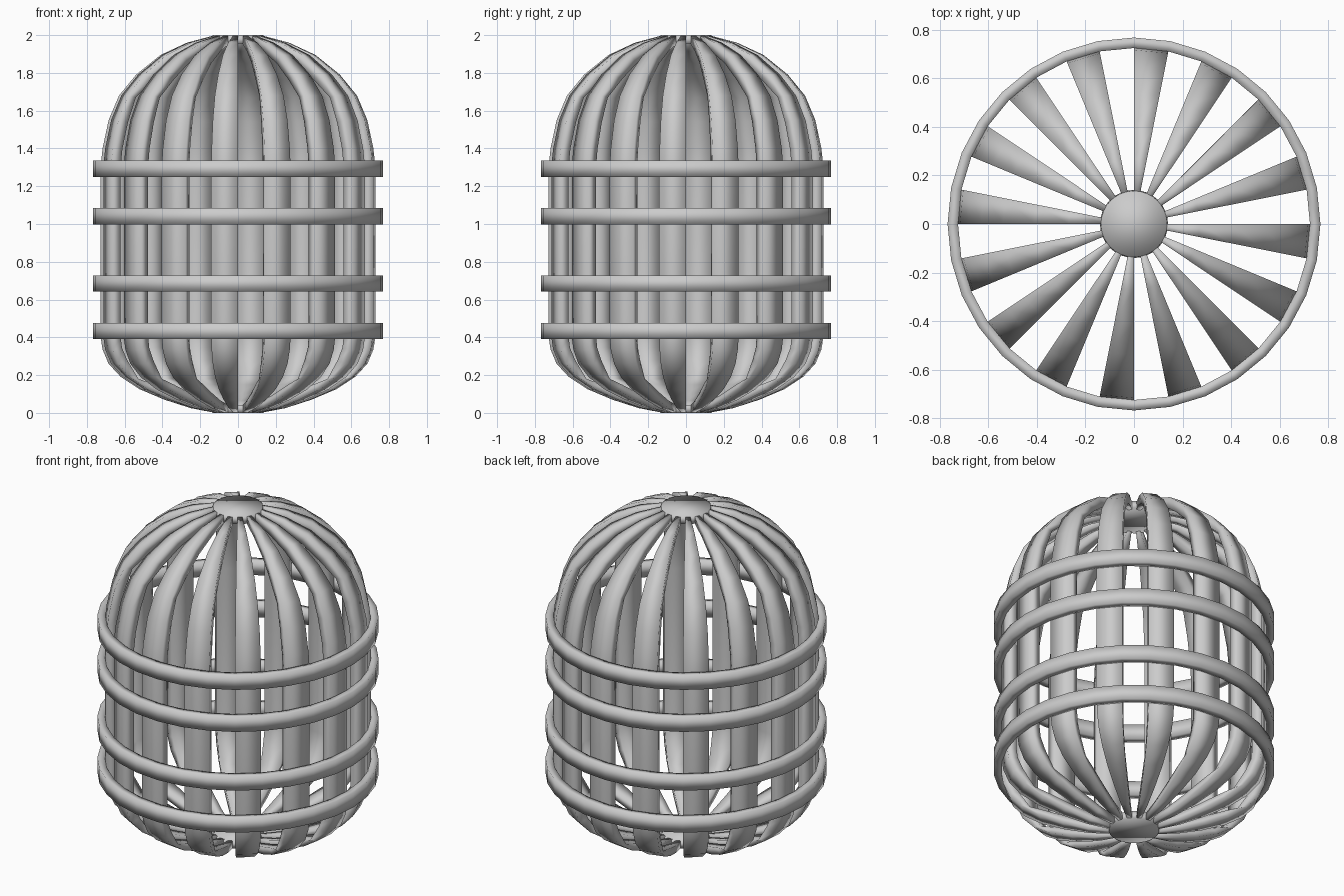
import bpy, bmesh
from math import sin, cos, pi

if "Cube" in bpy.data.objects:
    bpy.data.objects.remove(bpy.data.objects["Cube"])

SLATS = 16
STEP = 2 * pi / SLATS
R = 0.727

# Half-profile (radius, z) of the slats, outer face and inner face, bottom to top
OUTER = [(0.12, 0.0), (0.25, 0.025), (0.39, 0.07), (0.52, 0.125), (0.62, 0.19),
         (0.685, 0.26), (0.717, 0.335), (R, 0.40), (R, 1.31), (0.717, 1.40),
         (0.685, 1.55), (0.63, 1.68), (0.54, 1.79), (0.41, 1.895), (0.27, 1.96), (0.12, 2.0)]
INNER = [(0.12, 0.04), (0.24, 0.065), (0.36, 0.105), (0.48, 0.15), (0.57, 0.18),
         (0.635, 0.28), (0.665, 0.345), (0.672, 0.40), (0.672, 1.31), (0.662, 1.40),
         (0.63, 1.54), (0.585, 1.67), (0.48, 1.765), (0.37, 1.85), (0.24, 1.915), (0.12, 1.955)]


def finish(bm, name):
    bmesh.ops.recalc_face_normals(bm, faces=bm.faces)
    for f in bm.faces:
        f.smooth = True
    me = bpy.data.meshes.new(name)
    bm.to_mesh(me)
    bm.free()
    ob = bpy.data.objects.new(name, me)
    bpy.context.collection.objects.link(ob)
    return ob


def loft(bm, rows, closed=False):
    n = len(rows)
    for i in range(n if closed else n - 1):
        a, b = rows[i], rows[(i + 1) % n]
        for j in range(4):
            k = (j + 1) % 4
            bm.faces.new((a[j], a[k], b[k], b[j]))
    if not closed:
        bm.faces.new(rows[0])
        bm.faces.new(rows[-1])


# Curved slats: wedges filling every other segment of the capsule
for s in range(SLATS):
    bm = bmesh.new()
    a1 = s * STEP
    a0 = a1 - STEP / 2
    rows = []
    for (ro, zo), (ri, zi) in zip(OUTER, INNER):
        pts = ((ro, a0, zo), (ro, a1, zo), (ri, a1, zi), (ri, a0, zi))
        rows.append([bm.verts.new((r * cos(a), r * sin(a), z)) for r, a, z in pts])
    loft(bm, rows)
    finish(bm, f"slat_{s + 1}")

# Four hoops around the straight part
for i, (z0, z1) in enumerate([(0.39, 0.477), (0.643, 0.728), (0.997, 1.085), (1.25, 1.335)]):
    bm = bmesh.new()
    rows = []
    for k in range(32):
        a = 2 * pi * k / 32
        pts = ((0.768, z0), (0.768, z1), (0.725, z1), (0.725, z0))
        rows.append([bm.verts.new((r * cos(a), r * sin(a), z)) for r, z in pts])
    loft(bm, rows, closed=True)
    finish(bm, f"hoop_{i + 1}")

# Small round hubs where the slats meet
for name, z0, z1, r0, r1 in (("bottom_hub", 0.0, 0.042, 0.136, 0.14),
                             ("top_hub", 1.955, 2.0, 0.14, 0.136)):
    bm = bmesh.new()
    low, high = [[bm.verts.new((r * cos(2 * pi * k / 32), r * sin(2 * pi * k / 32), z))
                  for k in range(32)] for r, z in ((r0, z0), (r1, z1))]
    for k in range(32):
        n = (k + 1) % 32
        bm.faces.new((low[k], low[n], high[n], high[k]))
    bm.faces.new(low)
    bm.faces.new(high)
    finish(bm, name)
